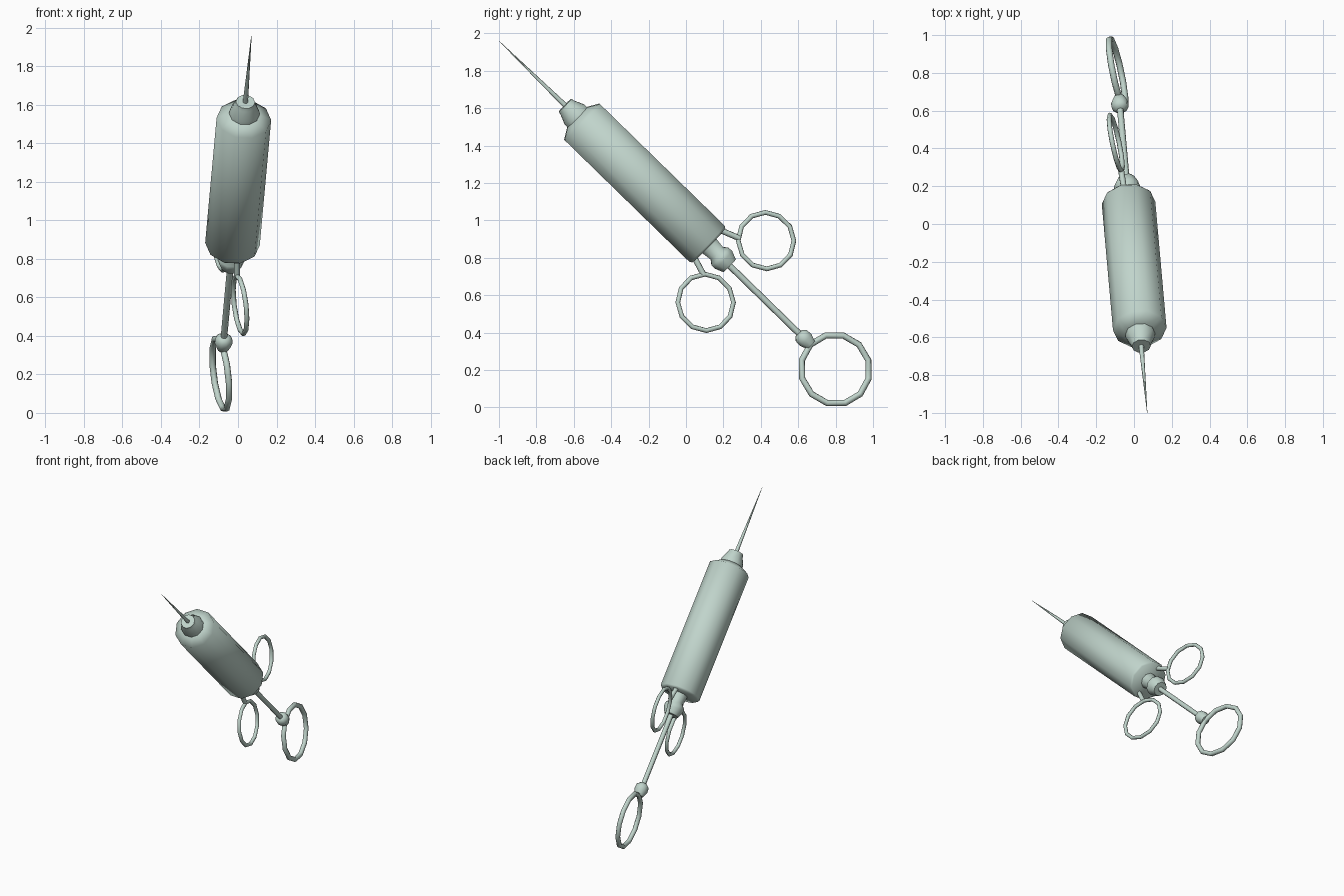
import bpy, math
from mathutils import Vector

if "Cube" in bpy.data.objects:
    bpy.data.objects.remove(bpy.data.objects["Cube"])

mat = bpy.data.materials.new("pale sage metal")
mat.diffuse_color = (0.53, 0.66, 0.60, 1)
mat.use_nodes = True
mat.node_tree.nodes["Principled BSDF"].inputs["Base Color"].default_value = mat.diffuse_color

# Main axis runs from the needle tip down to the thumb ring
TIP = Vector((0.07, -1.0, 1.96))
AXIS = Vector((-0.16, 1.8, -1.755)).normalized()
SIDE = (Vector((1, 0, 0)) - AXIS * AXIS.x).normalized()
# The three finger rings share one plane, slightly twisted about the axis
NORMAL = Vector((1, 0.21, 0.12))
NORMAL = (NORMAL - AXIS * NORMAL.dot(AXIS)).normalized()


def on_plane(y, z):
    """Point of the ring plane seen at (y, z) from the side."""
    rel = NORMAL.y * (y - TIP.y) + NORMAL.z * (z - TIP.z)
    return Vector((TIP.x - rel / NORMAL.x, y, z))


def make(name, verts, faces, angle):
    me = bpy.data.meshes.new(name)
    me.from_pydata([tuple(v) for v in verts], [], faces)
    me.materials.append(mat)
    ob = bpy.data.objects.new(name, me)
    bpy.context.collection.objects.link(ob)
    bpy.ops.object.select_all(action='DESELECT')
    ob.select_set(True)
    bpy.context.view_layer.objects.active = ob
    bpy.ops.object.mode_set(mode='EDIT')
    bpy.ops.mesh.select_all(action='SELECT')
    bpy.ops.mesh.normals_make_consistent(inside=False)
    bpy.ops.object.mode_set(mode='OBJECT')
    bpy.ops.object.shade_smooth_by_angle(angle=math.radians(angle))
    return ob


def lathe(name, profile, sides, origin=TIP, axis=AXIS, u=SIDE, angle=60):
    """Capped solid of revolution from (distance, radius) pairs."""
    v = axis.cross(u)
    verts, faces = [], []
    for s, r in profile:
        for i in range(sides):
            a = math.tau * i / sides
            verts.append(origin + axis * s + (u * math.cos(a) + v * math.sin(a)) * r)
    for j in range(len(profile) - 1):
        for i in range(sides):
            k = (i + 1) % sides
            faces.append((j * sides + i, j * sides + k,
                          (j + 1) * sides + k, (j + 1) * sides + i))
    faces.append(tuple(range(sides)))
    faces.append(tuple(range((len(profile) - 1) * sides, len(profile) * sides)))
    return make(name, verts, faces, angle)


def stem(name, a, b, radius):
    axis = b - a
    length = axis.length
    lathe(name, [(0, radius), (length, radius)], 8, a, axis.normalized(), NORMAL)


def ring(name, y, z, major, minor, turn, sides=12, tube=8):
    c = on_plane(y, z)
    e1 = Vector((0, 0, 1)).cross(NORMAL).normalized()
    e2 = NORMAL.cross(e1)
    verts, faces = [], []
    for i in range(sides):
        a = math.tau * i / sides + turn
        out = e1 * math.cos(a) + e2 * math.sin(a)
        for j in range(tube):
            b = math.tau * j / tube
            verts.append(c + out * (major + minor * math.cos(b)) + NORMAL * minor * math.sin(b))
    for i in range(sides):
        for j in range(tube):
            p, q = (i + 1) % sides, (j + 1) % tube
            faces.append((i * tube + j, p * tube + j, p * tube + q, i * tube + q))
    make(name, verts, faces, 50)


# Needle, nozzle and barrel
lathe("needle", [(0, 0.001), (0.51, 0.014)], 8)
lathe("nozzle", [(0.494, 0.050), (0.515, 0.056), (0.565, 0.078), (0.60, 0.080)], 10)
lathe("barrel", [(0.585, 0.078), (0.622, 0.142), (1.555, 0.142), (1.568, 0.132)], 10)

# Rear collar, plunger rod and knob
lathe("rear_collar", [(1.55, 0.060), (1.63, 0.049), (1.655, 0.069),
                      (1.68, 0.069), (1.725, 0.050)], 10)
lathe("plunger_rod", [(1.70, 0.017), (2.28, 0.017)], 8)
lathe("plunger_knob", [(2.243, 0.025), (2.262, 0.044), (2.295, 0.046), (2.335, 0.030)], 10)

# Thumb ring and the two finger rings
ring("thumb_ring", 0.798, 0.204, 0.188, 0.017, math.radians(15))
ring("upper_finger_ring", 0.428, 0.892, 0.152, 0.013, 0)
ring("lower_finger_ring", 0.105, 0.562, 0.152, 0.013, 0)

# Stems from the barrel end to the finger rings
stem("upper_stem", on_plane(0.16, 0.958), on_plane(0.285, 0.905), 0.016)
stem("lower_stem", on_plane(0.035, 0.82), on_plane(0.093, 0.712), 0.016)
